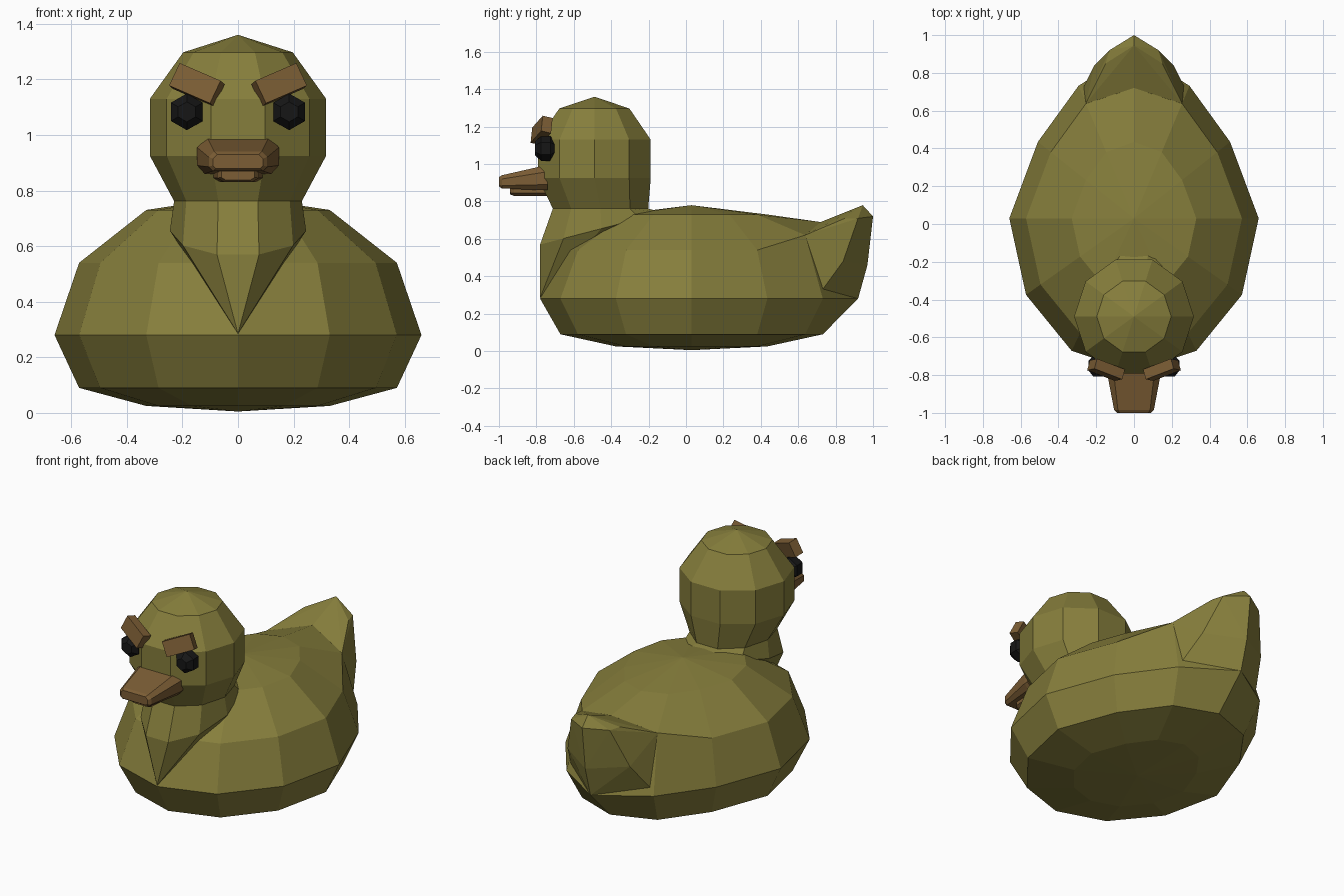
import bpy, bmesh
from math import sin, cos, radians, tau
from mathutils import Vector, Euler

if "Cube" in bpy.data.objects:
    bpy.data.objects.remove(bpy.data.objects["Cube"])


def material(name, rgb):
    m = bpy.data.materials.new(name)
    m.diffuse_color = (*rgb, 1)
    m.use_nodes = True
    m.node_tree.nodes["Principled BSDF"].inputs["Base Color"].default_value = m.diffuse_color
    return m


OLIVE = material("olive", (0.24, 0.21, 0.045))
BROWN = material("brown", (0.2, 0.11, 0.035))
BLACK = material("black", (0.008, 0.008, 0.008))


def finish(name, bm, mat):
    bmesh.ops.recalc_face_normals(bm, faces=bm.faces[:])
    me = bpy.data.meshes.new(name)
    bm.to_mesh(me)
    bm.free()
    me.materials.append(mat)
    ob = bpy.data.objects.new(name, me)
    bpy.context.collection.objects.link(ob)
    return ob


def loft(name, rings, mat, first=None, last=None):
    """Skin matching rings; ends close on a pole point or a flat cap."""
    bm = bmesh.new()
    vs = [[bm.verts.new(p) for p in r] for r in rings]
    n = len(vs[0])
    for a, b in zip(vs, vs[1:]):
        for i in range(n):
            j = (i + 1) % n
            bm.faces.new((a[i], a[j], b[j], b[i]))
    for ring, pole in ((vs[0], first), (vs[-1], last)):
        if pole is None:
            bm.faces.new(ring)
        else:
            p = bm.verts.new(pole)
            for i in range(n):
                bm.faces.new((ring[i], ring[(i + 1) % n], p))
    return finish(name, bm, mat)


def hull(name, points, mat):
    bm = bmesh.new()
    for p in points:
        bm.verts.new(p)
    res = bmesh.ops.convex_hull(bm, input=bm.verts[:])
    loose = [v for v in bm.verts if not v.link_faces]
    bmesh.ops.delete(bm, geom=loose, context='VERTS')
    return finish(name, bm, mat)


# Body: twelve-sided flattened sphere, narrowed and lifted toward the tail
def body_ring(lat, z):
    ring = []
    for i in range(12):
        a = tau * i / 12
        c = cos(radians(lat))
        x, y, zz = 0.66 * c * cos(a), 0.03 + 0.81 * c * sin(a), z
        if i in (1, 2, 4, 5):
            x *= 0.89
        if lat == 0 and i == 3:
            y = 0.92
        if lat == 30:
            if i in (2, 4):
                zz = 0.62
            if i == 3:
                y, zz = 0.72, 0.69
        ring.append((x, y, zz))
    return ring


loft("body", [body_ring(60, 0.73), body_ring(30, 0.54), body_ring(0, 0.28),
              body_ring(-30, 0.09), body_ring(-60, 0.025)],
     OLIVE, (0, 0.03, 0.78), (0, 0.03, 0.005))

# Upturned tail
half = [(0.29, 0.68, 0.26), (0.255, 0.638, 0.62), (0.21, 0.84, 0.48),
        (0.13, 0.92, 0.71), (0.15, 0.85, 0.71)]
mid = [(0, 0.92, 0.28), (0, 0.97, 0.46), (0, 1.0, 0.72), (0, 0.945, 0.78),
       (0, 0.72, 0.69), (0, 0.6, 0.5)]
hull("tail", mid + half + [(-x, y, z) for x, y, z in half], OLIVE)


# Head and neck: ten-sided sphere running down into the chest
def head_ring(rx, ry, cy, z, slope=0.0):
    pts = []
    for i in range(10):
        a = tau * i / 10
        dy = ry * sin(a)
        pts.append((rx * cos(a), cy + dy, z + slope * dy))
    return pts


loft("head_and_neck",
     [head_ring(0.197, 0.197, -0.49, 1.297), head_ring(0.317, 0.317, -0.49, 1.13),
      head_ring(0.317, 0.317, -0.49, 0.925), head_ring(0.23, 0.268, -0.457, 0.762),
      head_ring(0.245, 0.345, -0.452, 0.655, 0.26)],
     OLIVE, (0, -0.49, 1.36), (0, -0.78, 0.285))


# Beak: eight-sided upper bill tapering forward, thin lower bill
def bill_ring(y, top, wide, low, z0, z1, z2, z3):
    right = [(top, y, z3), (wide, y, z2), (wide, y, z1), (low, y, z0)]
    return right + [(-x, yy, z) for x, yy, z in reversed(right)]


loft("upper_beak", [bill_ring(-0.74, 0.11, 0.147, 0.12, 0.86, 0.89, 0.955, 0.995),
                    bill_ring(-0.765, 0.11, 0.147, 0.12, 0.86, 0.89, 0.955, 0.99),
                    bill_ring(-0.985, 0.085, 0.105, 0.09, 0.87, 0.885, 0.92, 0.94),
                    bill_ring(-1.0, 0.075, 0.09, 0.08, 0.88, 0.89, 0.915, 0.93)], BROWN)
loft("lower_beak", [bill_ring(-0.72, 0.09, 0.09, 0.065, 0.83, 0.845, 0.86, 0.875),
                    bill_ring(-0.92, 0.075, 0.075, 0.05, 0.83, 0.845, 0.86, 0.875),
                    bill_ring(-0.94, 0.06, 0.06, 0.045, 0.838, 0.847, 0.86, 0.875)], BROWN)

for side, s in (("left", -1), ("right", 1)):
    # Eyes: bevelled hexagonal studs
    rings = [[(s * 0.184 + r * sin(tau * k / 6), y, 1.083 + r * cos(tau * k / 6))
              for k in range(6)]
             for y, r in ((-0.70, 0.04), (-0.725, 0.066), (-0.775, 0.066), (-0.808, 0.036))]
    loft(side + "_eye", rings, BLACK)

    # Slanted eyebrows
    rot = Euler((radians(-14), radians(-22), radians(21))).to_matrix()
    pts = []
    for x in (-0.085, 0.085):
        for y in (-0.028, 0.028):
            for z in (-0.045, 0.045):
                p = rot @ Vector((x, y, z)) + Vector((0.148, -0.772, 1.18))
                pts.append((s * p.x, p.y, p.z))
    hull(side + "_eyebrow", pts, BROWN)
